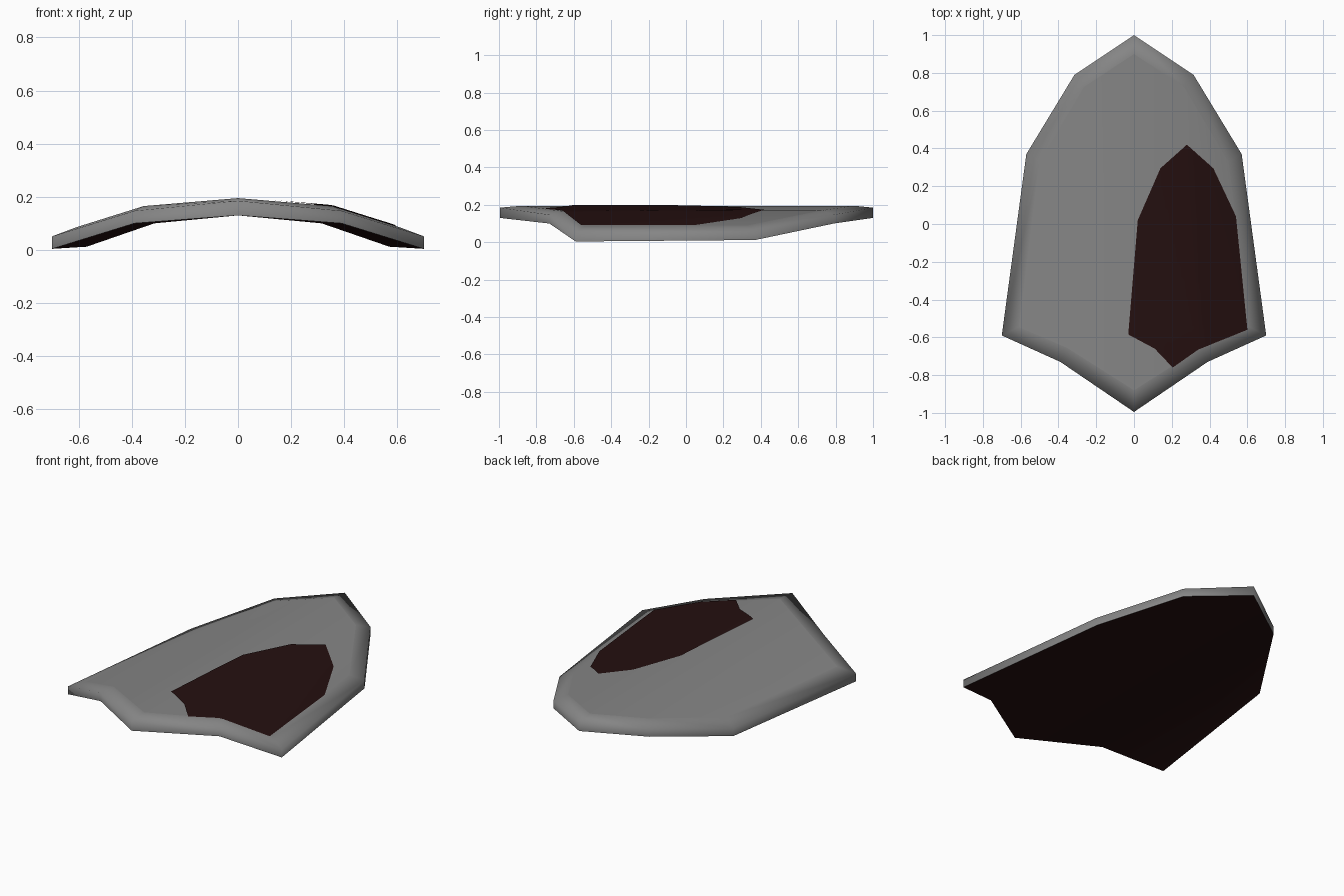
import bpy, bmesh
from mathutils import Vector
from mathutils.bvhtree import BVHTree

if "Cube" in bpy.data.objects:
    bpy.data.objects.remove(bpy.data.objects["Cube"])


def material(name, rgb):
    m = bpy.data.materials.new(name)
    m.diffuse_color = (*rgb, 1)
    m.use_nodes = True
    m.node_tree.nodes["Principled BSDF"].inputs["Base Color"].default_value = m.diffuse_color
    return m


grey = material("steel_grey", (0.235, 0.235, 0.235))
dark = material("dark_maroon", (0.018, 0.005, 0.005))


def add_object(name, bm, mats):
    mesh = bpy.data.meshes.new(name)
    bm.to_mesh(mesh)
    for m in mats:
        mesh.materials.append(m)
    ob = bpy.data.objects.new(name, mesh)
    bpy.context.collection.objects.link(ob)
    return ob


# Right half of each outline, from the back point to the front point
underside = [(0, 1, .13), (.315, .79, .10), (.57, .37, .012),
             (.70, -.59, .004), (.39, -.73, .10), (0, -.995, .13)]
rim = [(x, y, z + (.055 if x < .3 else .047)) for x, y, z in underside]
crown = [(0, .90, .195), (.265, .725, .17), (.50, .33, .09),
         (.61, -.545, .085), (.355, -.655, .165), (0, -.88, .195)]


def ring(bm, half):
    pts = half + [(-x, y, z) for x, y, z in half[-2:0:-1]]
    return [bm.verts.new(p) for p in pts]


# Shield plate: bent top, sloping rim, side wall and hollow underside
bm = bmesh.new()
rings = [ring(bm, h) for h in (underside, rim, crown)]
for a, b in zip(rings, rings[1:]):
    for i in range(10):
        j = (i + 1) % 10
        bm.faces.new((a[i], a[j], b[j], b[i]))
for r, mat in ((rings[0], 1), (rings[2], 0)):
    for a, b, c, d in ((0, 1, 4, 5), (1, 2, 3, 4), (0, 5, 6, 9), (9, 6, 7, 8)):
        f = bm.faces.new((r[a], r[b], r[c], r[d]))
        f.material_index = mat
bmesh.ops.recalc_face_normals(bm, faces=bm.faces)
for f in bm.faces:
    f.smooth = True
# Crisp edges around the crown and the underside
for r in (rings[0], rings[2]):
    for i in range(10):
        bm.edges.get((r[i], r[(i + 1) % 10])).smooth = False
bm.normal_update()
surface = BVHTree.FromBMesh(bm)
add_object("shield_plate", bm, [grey, dark])
bm.free()

# Painted patch: a small shield shape laid over the right of the crown
upper = [(-.03, -.58), (.02, .02), (.14, .295), (.28, .42),
         (.42, .295), (.54, .04), (.60, -.556)]
lower = [(-.03, -.585), (.11, -.66), (.205, -.76), (.34, -.665), (.60, -.56)]


def height_at(line, x):
    for (x0, y0), (x1, y1) in zip(line, line[1:]):
        if x <= x1 + 1e-6:
            return y0 + (y1 - y0) * (x - x0) / (x1 - x0)
    return line[-1][1]


stations = {p[0] for p in upper + lower} | {round(i * .03, 3) for i in range(20)}
rows = 16
bm = bmesh.new()
columns = []
for x in sorted(stations):
    lo, hi = height_at(lower, x), height_at(upper, x)
    column = []
    for k in range(rows + 1):
        y = lo + (hi - lo) * k / rows
        hit = surface.ray_cast(Vector((x, y, 1)), Vector((0, 0, -1)))[0]
        z = hit.z if hit else .09
        column.append(bm.verts.new((x, y, z + .004)))
    columns.append(column)
for a, b in zip(columns, columns[1:]):
    for k in range(rows):
        bm.faces.new((a[k], b[k], b[k + 1], a[k + 1])).smooth = True
add_object("painted_patch", bm, [dark])
bm.free()
